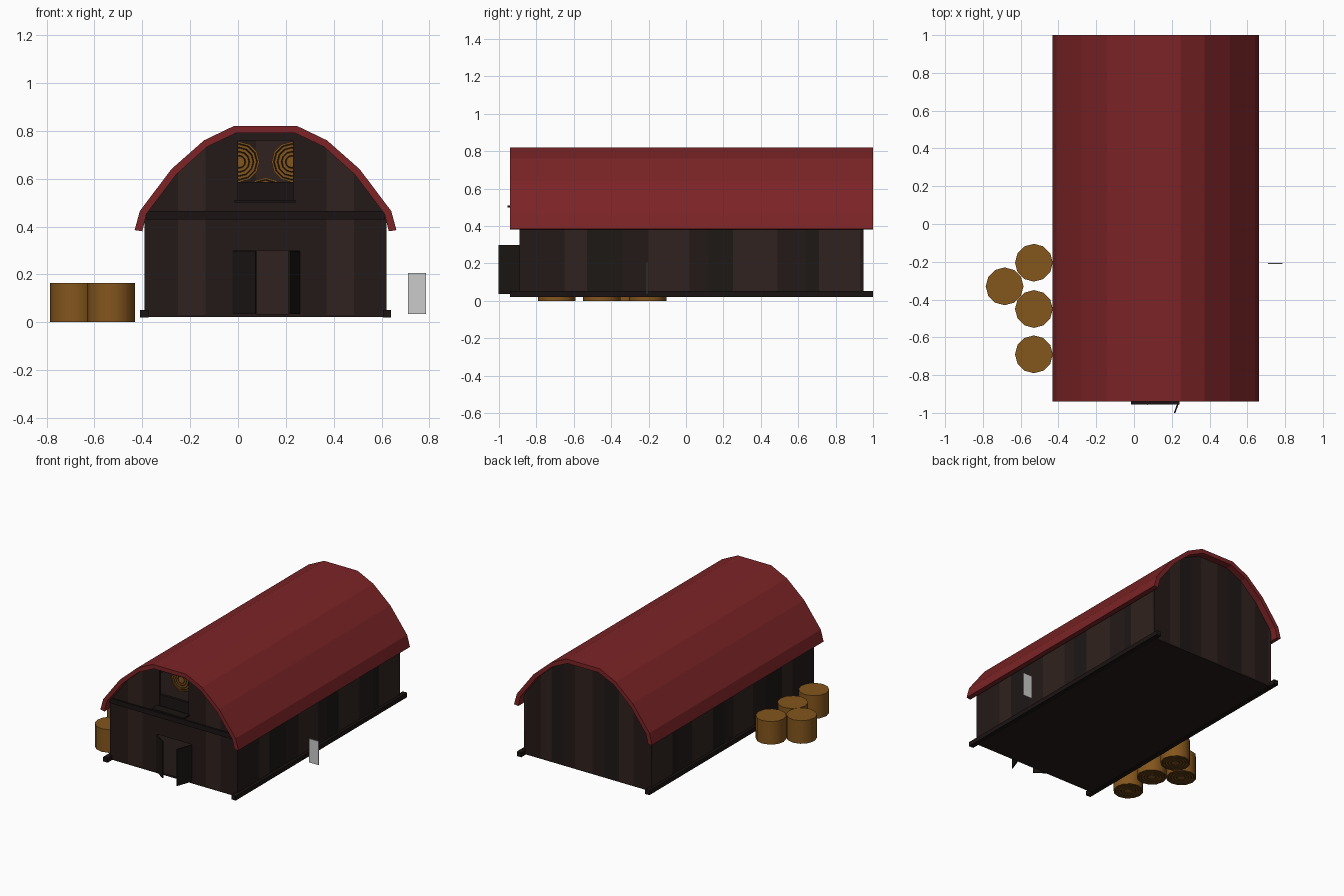
import bpy, bmesh, math

if "Cube" in bpy.data.objects:
    bpy.data.objects.remove(bpy.data.objects["Cube"])

CX = 0.115            # barn centre line
Y0, Y1 = -0.89, 0.95  # wall faces


def mat(name, r, g, b):
    m = bpy.data.materials.new(name)
    m.diffuse_color = (r, g, b, 1)
    m.use_nodes = True
    m.node_tree.nodes["Principled BSDF"].inputs["Base Color"].default_value = m.diffuse_color
    return m


RED = mat("red_roof", 0.2, 0.017, 0.019)
BEAM = mat("beam_wood", 0.010, 0.007, 0.006)
WOODS = [mat("wood_mid", 0.017, 0.010, 0.009), mat("wood_light", 0.03, 0.016, 0.013),
         mat("wood_dark", 0.012, 0.009, 0.008)]
HAY = mat("hay", 0.23, 0.092, 0.012)
GROOVE = mat("hay_groove", 0.07, 0.03, 0.008)


def finish(name, bm, *mats):
    bmesh.ops.recalc_face_normals(bm, faces=bm.faces)
    me = bpy.data.meshes.new(name)
    bm.to_mesh(me)
    bm.free()
    for m in mats:
        me.materials.append(m)
    ob = bpy.data.objects.new(name, me)
    bpy.context.collection.objects.link(ob)
    return ob


def prism(name, pts, y0, y1, m):
    """Extrude an x/z outline along y."""
    bm = bmesh.new()
    a = [bm.verts.new((x, y0, z)) for x, z in pts]
    b = [bm.verts.new((x, y1, z)) for x, z in pts]
    n = len(pts)
    bm.faces.new(a)
    bm.faces.new(b[::-1])
    for i in range(n):
        bm.faces.new((a[i], b[i], b[(i + 1) % n], a[(i + 1) % n]))
    return finish(name, bm, m)


def box(name, x0, x1, y0, y1, z0, z1, m):
    return prism(name, [(x0, z0), (x1, z0), (x1, z1), (x0, z1)], y0, y1, m)


# Roof shell: mirrored gambrel arch
outer = [(0.547, 0.385), (0.525, 0.465), (0.393, 0.64), (0.257, 0.76), (0.132, 0.82)]
inner = [(0.515, 0.38), (0.497, 0.453), (0.373, 0.617), (0.244, 0.733), (0.124, 0.79)]


def arch(half):
    return [(CX + x, z) for x, z in half] + [(CX - x, z) for x, z in reversed(half)]


prism("roof", arch(outer) + arch(inner)[::-1], -0.94, 1.0, RED)


# Gable planks, topped by the underside of the roof
under = sorted(arch(inner))


def roof_z(x):
    for (xa, za), (xb, zb) in zip(under, under[1:]):
        if xa <= x <= xb:
            return za + (zb - za) * (x - xa) / (xb - xa)
    return 0.38


def gable_plank(name, x0, x1, z0, ya, yb, m):
    kinks = [p for p in under if x0 + 1e-4 < p[0] < x1 - 1e-4]
    top = [(x0, roof_z(x0))] + kinks + [(x1, roof_z(x1))]
    prism(name, [(x1, z0), (x0, z0)] + top, ya, yb, m)


edges = [-0.39, -0.25, -0.135, -0.02, 0.255, 0.37, 0.485, 0.62]
for i, (a, b) in enumerate(zip(edges, edges[1:])):
    if i != 3:
        gable_plank("front_plank", a, b, 0.03, Y0, Y0 + 0.02, WOODS[[0, 1, 0, 0, 0, 1, 0][i]])
# Front centre bay around door and loft opening
gable_plank("loft_head", -0.02, 0.255, 0.76, Y0, Y0 + 0.02, WOODS[0])
box("door_head", -0.02, 0.255, Y0, Y0 + 0.02, 0.30, 0.505, WOODS[0])
box("loft_jamb_left", -0.02, 0.0, Y0, Y0 + 0.02, 0.505, 0.76, WOODS[0])
box("loft_jamb_right", 0.23, 0.255, Y0, Y0 + 0.02, 0.505, 0.76, WOODS[0])
box("loft_rail", 0.0, 0.23, Y0 + 0.01, Y0 + 0.03, 0.505, 0.585, BEAM)
box("loft_ledge", -0.015, 0.24, -0.955, Y0, 0.50, 0.51, BEAM)
box("front_crossbeam", -0.385, 0.615, Y0 - 0.012, Y0, 0.43, 0.465, BEAM)

back = [-0.39, -0.25, -0.135, -0.02, 0.075, 0.215, 0.30, 0.40, 0.485, 0.62]
for i, (a, b) in enumerate(zip(back, back[1:])):
    gable_plank("back_plank", a, b, 0.03, Y1 - 0.02, Y1, WOODS[[0, 1, 2, 0, 1, 0, 2, 1, 0][i]])

# Side planks
sides = [-0.89, -0.65, -0.53, -0.34, -0.2, 0.02, 0.12, 0.25, 0.49, 0.64, 0.71, 0.95]
tones = [0, 1, 2, 0, 1, 0, 2, 1, 0, 2, 1]
for i, (a, b) in enumerate(zip(sides, sides[1:])):
    for x in (-0.39, 0.60):
        box("side_plank", x, x + 0.02, a, b, 0.03, 0.465, WOODS[tones[i]])

# Floors and side sills
box("floor", -0.39, 0.62, Y0, Y1, 0.022, 0.035, WOODS[0])
box("loft_floor", -0.37, 0.60, Y0 + 0.02, Y1 - 0.02, 0.42, 0.435, WOODS[0])
for x in (-0.41, 0.605):
    box("side_sill", x, x + 0.035, -0.94, 1.0, 0.02, 0.052, BEAM)

# Door leaves swung outward
for name, hx, tx, ty in (("door_left", -0.02, 0.075, -0.955), ("door_right", 0.255, 0.215, -1.0)):
    d = box(name, 0, math.hypot(tx - hx, ty - Y0), -0.004, 0.004, 0.035, 0.297, BEAM)
    d.location = (hx, Y0, 0)
    d.rotation_euler.z = math.atan2(ty - Y0, tx - hx)

# Separate grey panel beside the barn
box("side_panel", 0.71, 0.785, -0.212, -0.206, 0.035, 0.205, None)


# Round hay bales with ringed lower end
def bale(name, loc, r, h, rot_x=0):
    prof = [(0.16 * r, 0)]
    for k in (0.3, 0.5, 0.7, 0.88):
        prof += [((k - 0.03) * r, 0), (k * r, 0.006), ((k + 0.03) * r, 0)]
    prof += [(r, 0), (r, h)]
    n = 12
    bm = bmesh.new()
    rings = [[bm.verts.new((q * math.cos(2 * math.pi * i / n), q * math.sin(2 * math.pi * i / n), z))
              for i in range(n)] for q, z in prof]
    bm.faces.new(rings[0])
    bm.faces.new(rings[-1])
    for a, b, pa, pb in zip(rings, rings[1:], prof, prof[1:]):
        groove = 0.006 in (pa[1], pb[1])
        for i in range(n):
            f = bm.faces.new((a[i], a[(i + 1) % n], b[(i + 1) % n], b[i]))
            f.material_index = int(groove)
            f.smooth = pb[1] == h
    ob = finish(name, bm, HAY, GROOVE)
    ob.location = loc
    ob.rotation_euler.x = rot_x
    return ob


for x, y in ((-0.53, -0.205), (-0.53, -0.45), (-0.685, -0.33), (-0.53, -0.69)):
    bale("outside_bale", (x, y, 0), 0.1, 0.165)
for x, z in ((-0.1, 0.52), (0.115, 0.52), (0.33, 0.52), (0.005, 0.67), (0.225, 0.67)):
    bale("loft_bale", (x, -0.5, z), 0.085, 0.165, -math.pi / 2)
